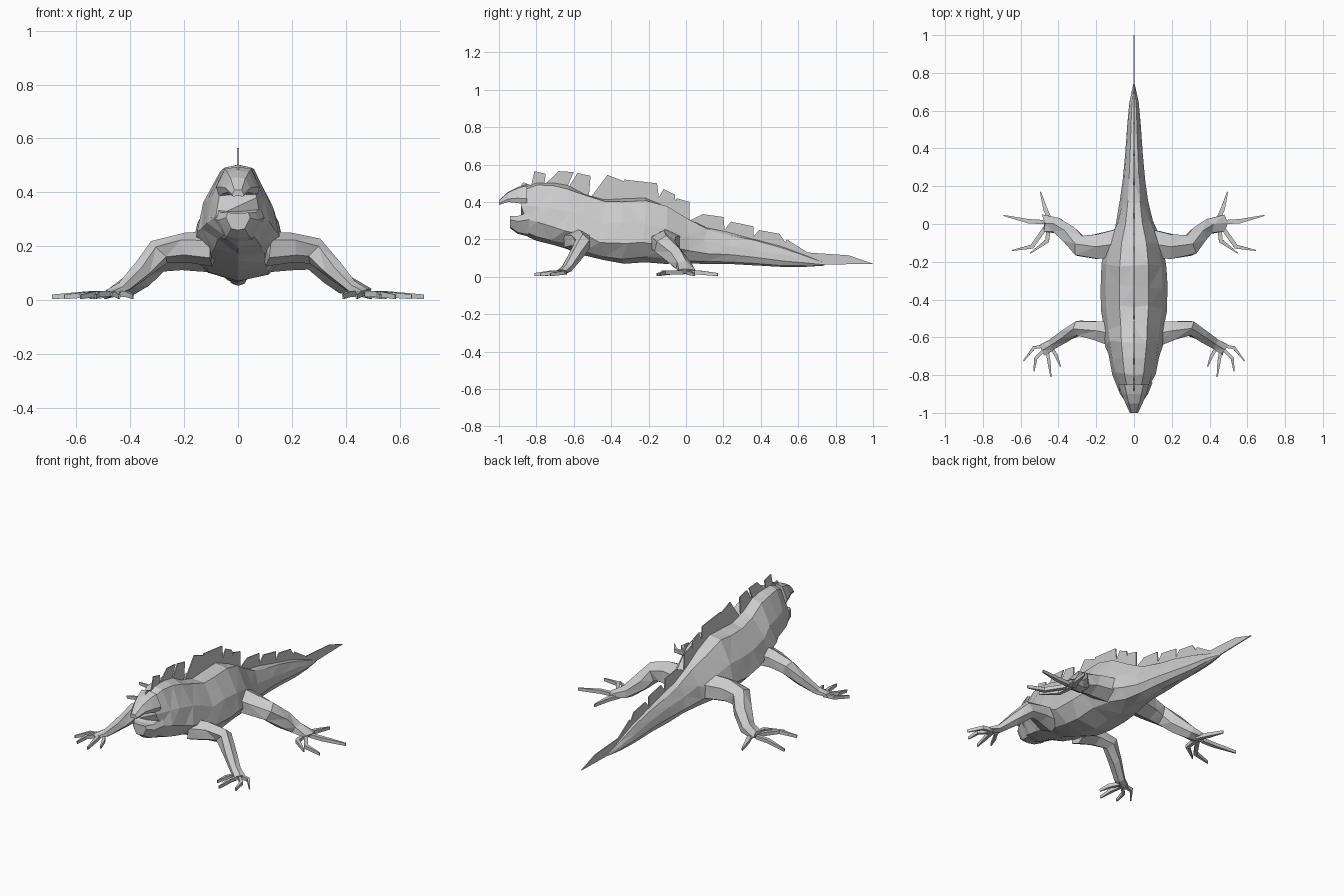
import bpy, bmesh, math, random
from mathutils import Vector

random.seed(4)


def finish(bm, name):
    bmesh.ops.recalc_face_normals(bm, faces=bm.faces)
    bmesh.ops.triangulate(bm, faces=bm.faces)
    mesh = bpy.data.meshes.new(name)
    bm.to_mesh(mesh)
    bm.free()
    obj = bpy.data.objects.new(name, mesh)
    bpy.context.collection.objects.link(obj)
    return obj


def skin(name, rings):
    """Bridge a list of point rings and cap both ends."""
    bm = bmesh.new()
    loops = [[bm.verts.new(p) for p in ring] for ring in rings]
    n = len(loops[0])
    for a, b in zip(loops, loops[1:]):
        for i in range(n):
            j = (i + 1) % n
            bm.faces.new((a[i], a[j], b[j], b[i]))
    bm.faces.new(loops[0])
    bm.faces.new(loops[-1])
    return finish(bm, name)


def loft(name, stations, half, jitter=0.0):
    """Stations are (y, z_bottom, z_top, half_width); half is the right half outline."""
    outline = half + [(-x, z) for x, z in reversed(half[1:-1])]
    rings = []
    for y, lo, hi, w in stations:
        s = jitter * min(1, w / 0.1)
        rings.append([(x * w, y + random.uniform(-s, s) * abs(x),
                       lo + (hi - lo) * z + random.uniform(-s, s) * 0.4) for x, z in outline])
    return skin(name, rings)


def tube(name, path, sides, side=1, jitter=0.0):
    """Path is (x, y, z, width radius, height radius)."""
    pts = [Vector((p[0] * side, p[1], p[2])) for p in path]
    rings = []
    for i, p in enumerate(path):
        d = (pts[min(i + 1, len(pts) - 1)] - pts[max(i - 1, 0)]).normalized()
        across = d.cross(Vector((0, 0, 1))).normalized()
        up = across.cross(d)
        rings.append([pts[i] + across * p[3] * math.cos(a) + up * p[4] * math.sin(a)
                      + d * random.uniform(-jitter, jitter)
                      for a in (2 * math.pi * (k + 0.5) / sides for k in range(sides))])
    return skin(name, rings)


def plate(name, outline):
    """Thin upright plate on the centre line, from (y, z) points."""
    bm = bmesh.new()
    bm.faces.new([bm.verts.new((0, y, z)) for y, z in outline])
    obj = finish(bm, name)
    mod = obj.modifiers.new("thickness", 'SOLIDIFY')
    mod.thickness, mod.offset = 0.006, 0
    return obj


# Body and tail in one loft
body_half = [(0, 1), (0.44, 0.95), (0.85, 0.61), (1, 0.30), (0.65, 0.07), (0, 0)]
loft("body", [
    (-0.87, 0.23, 0.48, 0.082), (-0.80, 0.20, 0.50, 0.115), (-0.71, 0.17, 0.505, 0.135),
    (-0.63, 0.15, 0.485, 0.152), (-0.54, 0.12, 0.445, 0.160), (-0.44, 0.09, 0.42, 0.175),
    (-0.33, 0.075, 0.42, 0.177), (-0.22, 0.075, 0.42, 0.172), (-0.11, 0.075, 0.385, 0.15),
    (0.0, 0.07, 0.32, 0.10), (0.11, 0.07, 0.265, 0.075), (0.23, 0.065, 0.235, 0.06),
    (0.37, 0.06, 0.20, 0.047), (0.52, 0.055, 0.16, 0.036), (0.64, 0.055, 0.115, 0.025),
    (0.74, 0.06, 0.075, 0.004)], body_half, 0.022)

# Open mouth: upper and lower jaw
jaw_half = [(0, 1), (0.6, 0.93), (1, 0.3), (0.85, 0), (0, 0.05)]
loft("upper_jaw", [(-0.85, 0.385, 0.495, 0.082), (-0.90, 0.395, 0.48, 0.066),
                   (-0.95, 0.40, 0.455, 0.045), (-1.0, 0.385, 0.41, 0.022)], jaw_half)
low_half = [(0, 0.95), (0.85, 1), (1, 0.7), (0.55, 0.08), (0, 0)]
loft("lower_jaw", [(-0.84, 0.215, 0.345, 0.098), (-0.90, 0.23, 0.325, 0.074),
                   (-0.94, 0.26, 0.325, 0.045)], low_half)

# Crest plates along the spine
crest = [
    [(-0.90, 0.46), (-0.87, 0.505), (-0.80, 0.48)],
    [(-0.83, 0.48), (-0.81, 0.565), (-0.75, 0.55), (-0.76, 0.48)],
    [(-0.77, 0.48), (-0.68, 0.565), (-0.60, 0.56), (-0.64, 0.47)],
    [(-0.64, 0.46), (-0.58, 0.555), (-0.51, 0.54), (-0.52, 0.42)],
    [(-0.52, 0.41), (-0.42, 0.545), (-0.33, 0.51), (-0.34, 0.40)],
    [(-0.34, 0.40), (-0.33, 0.52), (-0.155, 0.50), (-0.14, 0.38)],
    [(-0.17, 0.38), (-0.12, 0.47), (-0.06, 0.44), (-0.05, 0.33)],
    [(-0.08, 0.34), (-0.05, 0.42), (0.02, 0.40), (0.02, 0.28)],
    [(0.0, 0.29), (0.09, 0.335), (0.20, 0.32), (0.21, 0.22)],
    [(0.19, 0.23), (0.24, 0.295), (0.36, 0.27), (0.36, 0.18)],
    [(0.34, 0.19), (0.39, 0.25), (0.50, 0.23), (0.56, 0.14)],
    [(0.50, 0.14), (0.54, 0.20), (0.65, 0.13), (0.87, 0.115), (1.0, 0.07), (0.73, 0.065)],
]
for outline in crest:
    plate("spine_crest", outline)

# Legs and toes, same on both sides
front_leg = [(0.10, -0.585, 0.19, 0.080, 0.065), (0.20, -0.565, 0.195, 0.058, 0.055),
             (0.29, -0.55, 0.18, 0.043, 0.050), (0.36, -0.59, 0.110, 0.038, 0.038),
             (0.43, -0.635, 0.045, 0.032, 0.024), (0.48, -0.665, 0.026, 0.036, 0.014)]
hind_leg = [(0.06, -0.10, 0.18, 0.090, 0.080), (0.20, -0.12, 0.18, 0.075, 0.068),
            (0.29, -0.115, 0.165, 0.062, 0.060), (0.345, -0.055, 0.105, 0.054, 0.054),
            (0.40, -0.01, 0.055, 0.045, 0.038), (0.48, 0.005, 0.03, 0.050, 0.016)]
# Toes: root x, y then knuckle x, y then tip x, y
front_toes = [(0.47, -0.645, 0.53, -0.655, 0.585, -0.725),
              (0.47, -0.66, 0.52, -0.71, 0.53, -0.78),
              (0.46, -0.67, 0.45, -0.73, 0.44, -0.81),
              (0.44, -0.65, 0.41, -0.70, 0.39, -0.755)]
hind_toes = [(0.44, 0.01, 0.47, 0.08, 0.495, 0.17),
             (0.48, 0.01, 0.56, 0.015, 0.69, 0.045),
             (0.47, -0.02, 0.54, -0.12, 0.645, -0.14),
             (0.45, -0.01, 0.46, -0.09, 0.55, -0.155)]
for side in (1, -1):
    tube("front_leg", front_leg, 6, side, 0.012)
    tube("hind_leg", hind_leg, 6, side, 0.015)
    for label, toes, r in (("front_toe", front_toes, 0.012), ("hind_toe", hind_toes, 0.016)):
        for ax, ay, bx, by, cx, cy in toes:
            tube(label, [(ax, ay, 0.024, r, 0.015), (bx, by, 0.022, r, 0.015),
                         (cx, cy, 0.012, 0.004, 0.012)], 4, side)
